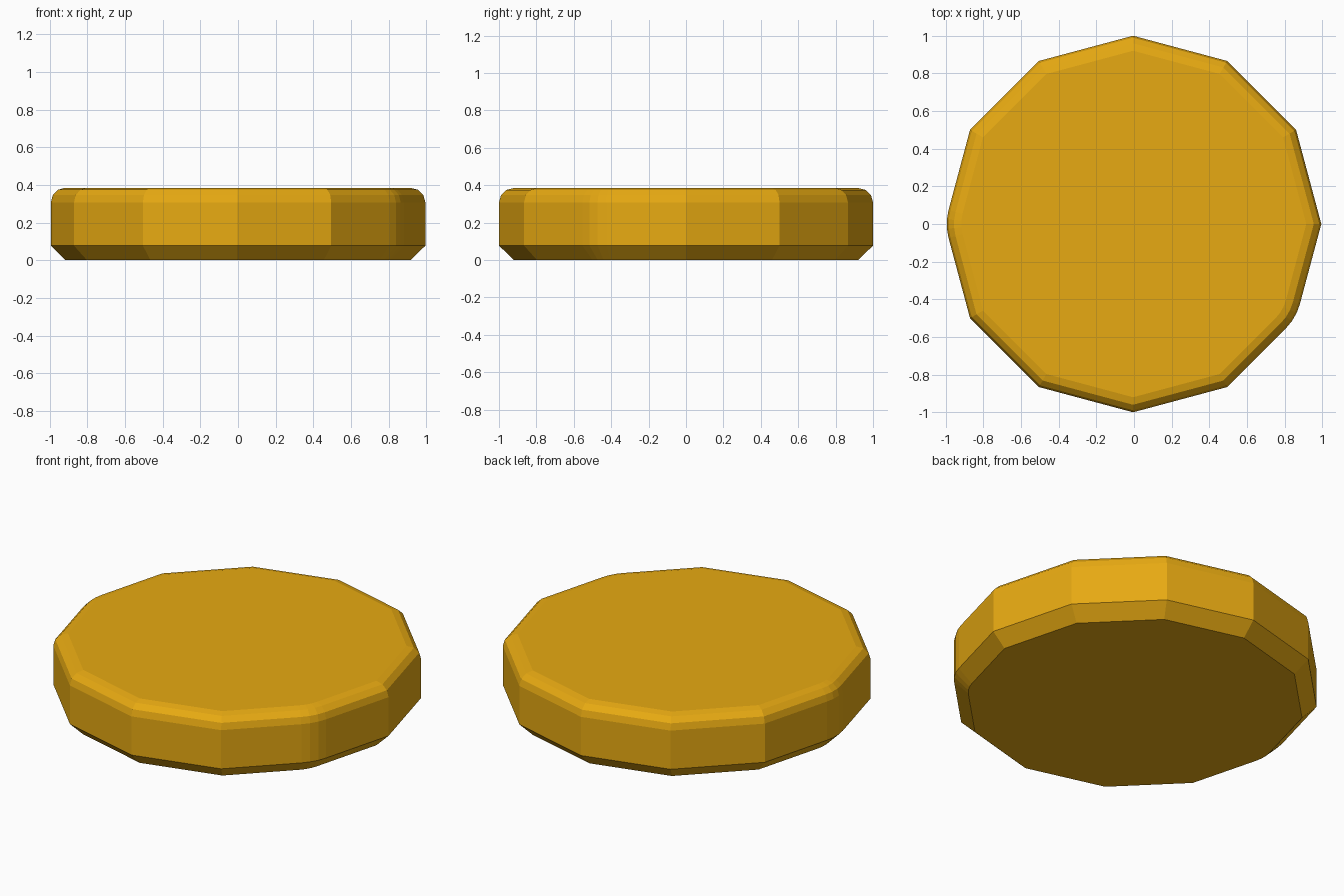
import bpy, bmesh
from math import sin, cos, pi, radians

if "Cube" in bpy.data.objects:
    bpy.data.objects.remove(bpy.data.objects["Cube"])

SIDES, WIDTH, HEIGHT, SEG = 12, 0.077, 0.385, 3
SOFT = {6, 11}          # two upright corners that are rounded
HALF = pi / SIDES
SHIFT = -0.005


def outline(inset):
    """12-sided outline moved inwards, with its two rounded corners."""
    radius = WIDTH / math_tan(HALF)
    pts = []
    for i in range(SIDES):
        a = i * 2 * HALF
        if i in SOFT:
            c = 1 - radius / cos(HALF)
            r = radius - inset
            for k in range(SEG + 1):
                b = a - HALF + 2 * HALF * k / SEG
                pts.append((c * cos(a) + r * cos(b), c * sin(a) + r * sin(b)))
        else:
            r = 1 - inset / cos(HALF)
            pts.append((r * cos(a), r * sin(a)))
    return pts


def math_tan(a):
    return sin(a) / cos(a)


# side profile: flat chamfer below, rounded rim above
profile = [(WIDTH, 0), (0, WIDTH)]
for k in range(SEG + 1):
    t = radians(90) * k / SEG
    profile.append((WIDTH * (1 - cos(t)), HEIGHT - WIDTH * (1 - sin(t))))

# disc body
bm = bmesh.new()
rings = [[bm.verts.new((x + SHIFT, y, z)) for x, y in outline(d)] for d, z in profile]
n = len(rings[0])
for low, high in zip(rings, rings[1:]):
    for i in range(n):
        j = (i + 1) % n
        bm.faces.new((low[i], low[j], high[j], high[i]))
bm.faces.new(rings[0][::-1])
bm.faces.new(rings[-1])

mesh = bpy.data.meshes.new("disc")
bm.to_mesh(mesh)
bm.free()
disc = bpy.data.objects.new("disc", mesh)
bpy.context.collection.objects.link(disc)

# golden colour
mat = bpy.data.materials.new("gold")
mat.diffuse_color = (0.8, 0.4, 0.006, 1)
mat.use_nodes = True
mat.node_tree.nodes["Principled BSDF"].inputs["Base Color"].default_value = mat.diffuse_color
mesh.materials.append(mat)
